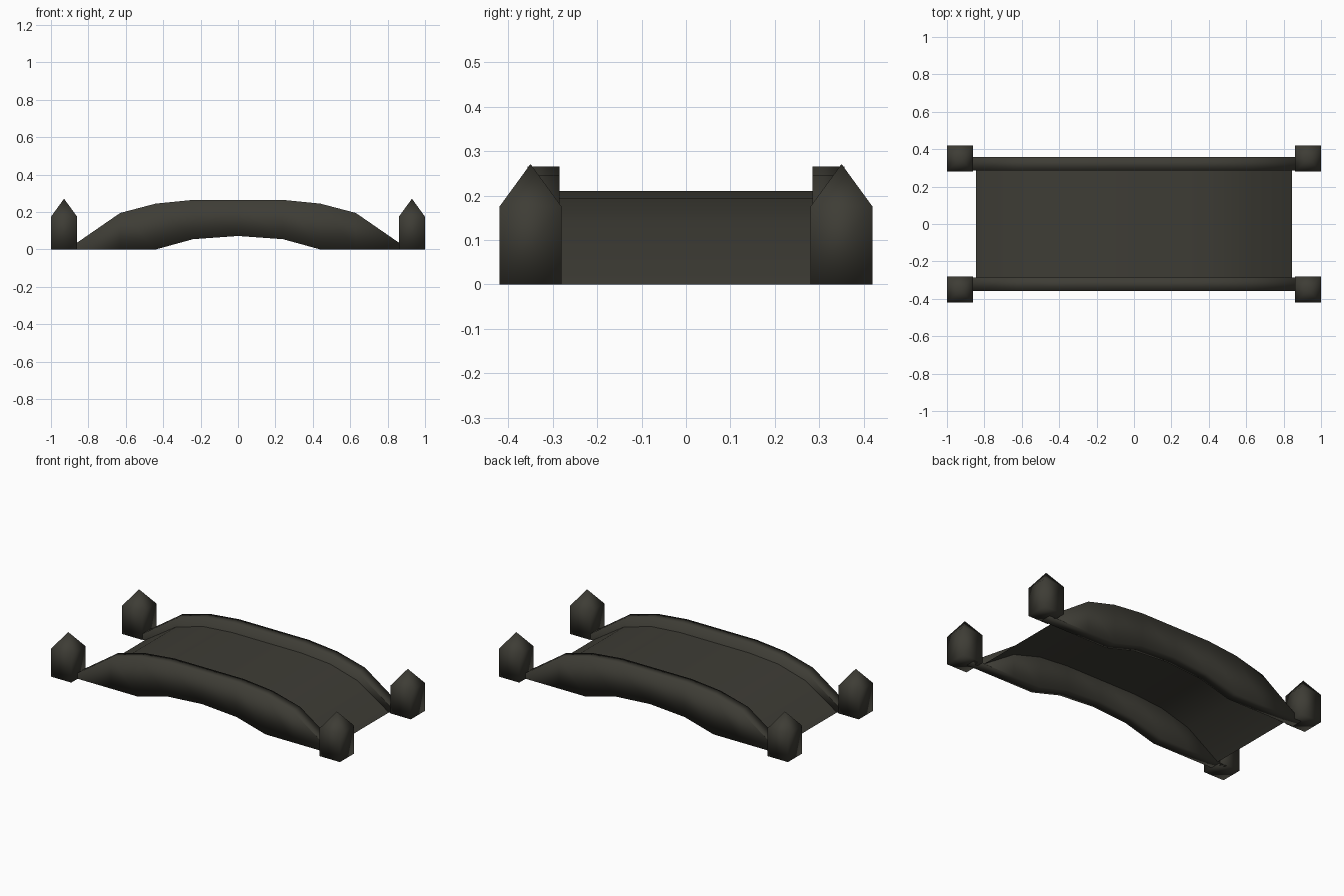
import bpy

if "Cube" in bpy.data.objects:
    bpy.data.objects.remove(bpy.data.objects["Cube"])

stone = bpy.data.materials.new("dark olive stone")
stone.diffuse_color = (0.048, 0.046, 0.036, 1)
stone.use_nodes = True
stone.node_tree.nodes["Principled BSDF"].inputs["Base Color"].default_value = stone.diffuse_color


def make(name, verts, faces):
    mesh = bpy.data.meshes.new(name)
    mesh.from_pydata(verts, [], faces)
    mesh.materials.append(stone)
    for p in mesh.polygons:
        p.use_smooth = True
    mesh.update()
    obj = bpy.data.objects.new(name, mesh)
    bpy.context.collection.objects.link(obj)
    return obj


def mirrored(half):
    # half profile listed from the right end towards the middle
    return half + [(-x, z) for x, z in reversed(half) if x > 0]


# Side walls: arched parapets with matching top and bottom stations
top = mirrored([(0.91, 0.002), (0.63, 0.195), (0.44, 0.245), (0.24, 0.265), (0, 0.265)])
bottom = mirrored([(0.91, 0), (0.63, 0), (0.44, 0), (0.24, 0.055), (0, 0.072)])
n = len(top)
for name, y0, y1 in (("front_wall", -0.357, -0.285), ("back_wall", 0.285, 0.357)):
    verts = [(x, y, z) for prof, y in ((top, y0), (bottom, y0), (bottom, y1), (top, y1))
             for x, z in prof]
    faces = []
    for ring in range(4):
        a, b = ring * n, (ring + 1) % 4 * n
        faces += [(a + i, b + i, b + i + 1, a + i + 1) for i in range(n - 1)]
    faces += [(0, 3 * n, 2 * n, n), (n - 1, 2 * n - 1, 3 * n - 1, 4 * n - 1)]
    # faces wind outward
    make(name, verts, [f[::-1] for f in faces])

# Deck: thin arched walkway between the walls
deck = mirrored([(0.845, 0.0), (0.63, 0.14), (0.44, 0.194), (0.24, 0.21), (0, 0.21)])
verts = [(x, y, z) for y in (-0.286, 0.286) for x, z in deck]
make("deck", verts, [(i, n + i, n + i + 1, i + 1) for i in range(n - 1)])

# Corner posts: square pillars with pointed caps
w = 0.07
for sx, side in ((-1, "left"), (1, "right")):
    for sy, end in ((-1, "front"), (1, "back")):
        cx, cy = sx * 0.93, sy * 0.35
        ring = [(-w, -w), (w, -w), (w, w), (-w, w)]
        verts = [(cx + x, cy + y, z) for z in (0, 0.175) for x, y in ring] + [(cx, cy, 0.271)]
        faces = [(3, 2, 1, 0)]
        for i in range(4):
            j = (i + 1) % 4
            faces += [(i, j, 4 + j, 4 + i), (4 + i, 4 + j, 8)]
        make(f"{end}_{side}_post", verts, faces)

# Consistent outward normals on the closed parts
import bmesh
for obj in bpy.data.objects:
    if obj.name != "deck":
        bm = bmesh.new()
        bm.from_mesh(obj.data)
        bmesh.ops.recalc_face_normals(bm, faces=bm.faces)
        bm.to_mesh(obj.data)
        bm.free()
